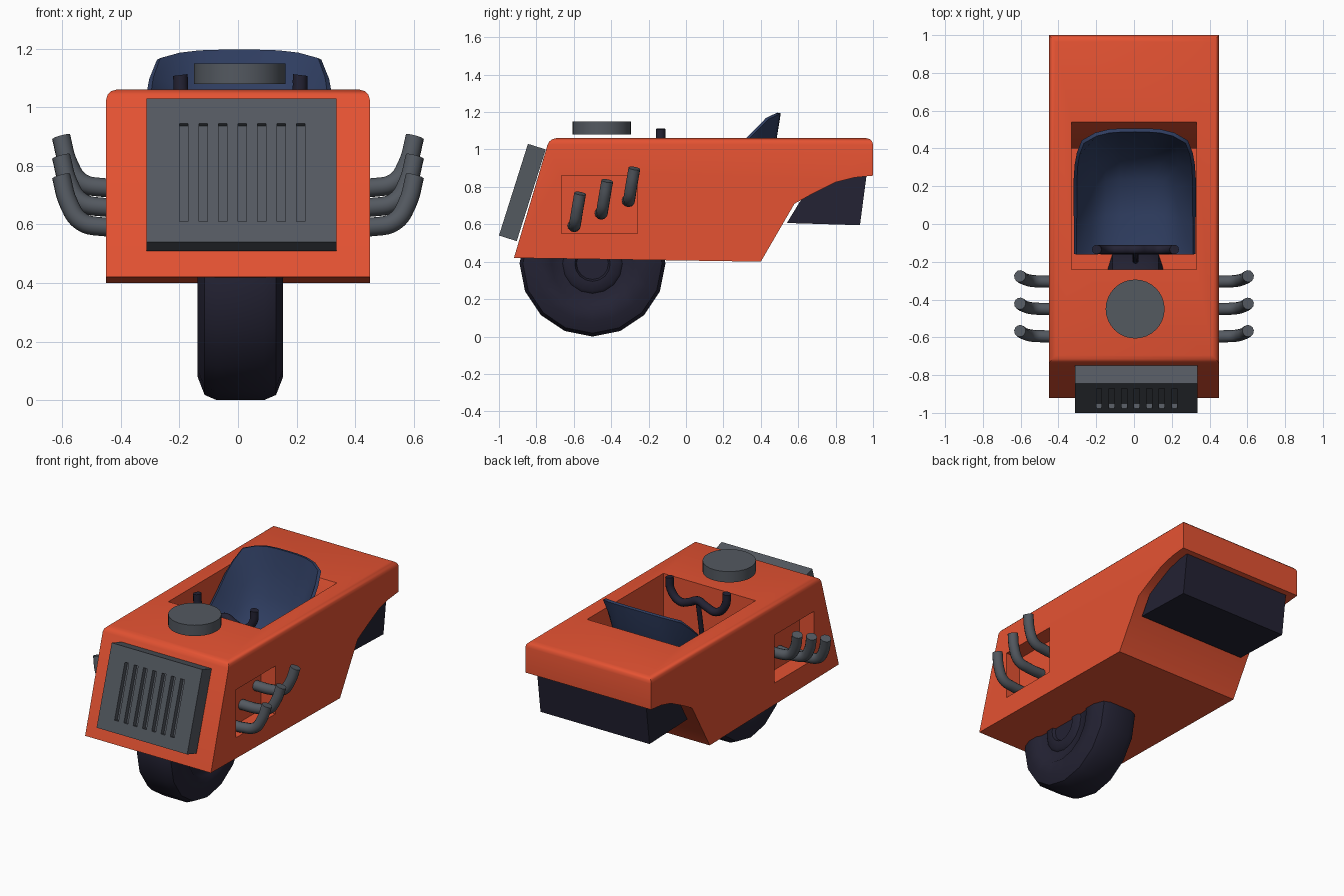
import bpy, bmesh, math
from mathutils import Vector

if "Cube" in bpy.data.objects:
    bpy.data.objects.remove(bpy.data.objects["Cube"])


def material(name, rgb):
    m = bpy.data.materials.new(name)
    m.diffuse_color = (*rgb, 1)
    m.use_nodes = True
    m.node_tree.nodes["Principled BSDF"].inputs["Base Color"].default_value = m.diffuse_color
    return m


ORANGE = material("orange paint", (0.78, 0.085, 0.032))
GREY = material("grey metal", (0.088, 0.1, 0.118))
BLUE = material("blue seat", (0.03, 0.05, 0.125))
BLACK = material("dark rubber", (0.017, 0.016, 0.033))


def finish(name, bm, mat):
    bmesh.ops.recalc_face_normals(bm, faces=bm.faces)
    me = bpy.data.meshes.new(name)
    bm.to_mesh(me)
    bm.free()
    ob = bpy.data.objects.new(name, me)
    bpy.context.collection.objects.link(ob)
    me.materials.append(mat)
    return ob


def smooth(ob, angle=40):
    bpy.ops.object.select_all(action='DESELECT')
    ob.select_set(True)
    bpy.context.view_layer.objects.active = ob
    bpy.ops.object.shade_smooth_by_angle(angle=math.radians(angle))


def prism_bm(profile, x0, x1):
    """Side profile of (y, z) points extruded across x."""
    bm = bmesh.new()
    face = bm.faces.new([bm.verts.new((x0, y, z)) for y, z in profile])
    ext = bmesh.ops.extrude_face_region(bm, geom=[face])
    verts = [v for v in ext["geom"] if isinstance(v, bmesh.types.BMVert)]
    bmesh.ops.translate(bm, verts=verts, vec=(x1 - x0, 0, 0))
    return bm


def prism(name, profile, x0, x1, mat):
    return finish(name, prism_bm(profile, x0, x1), mat)


def cut(ob, cutter):
    cutter.hide_render = True
    mod = ob.modifiers.new("cut", 'BOOLEAN')
    mod.operation, mod.solver, mod.object = 'DIFFERENCE', 'EXACT', cutter
    bpy.context.view_layer.objects.active = ob
    bpy.ops.object.modifier_apply(modifier=mod.name)
    bpy.data.objects.remove(cutter, do_unlink=True)


def tube(name, points, radius, mat):
    cu = bpy.data.curves.new(name, 'CURVE')
    cu.dimensions = '3D'
    cu.bevel_depth, cu.bevel_resolution = radius, 4
    cu.use_fill_caps = True
    cu.resolution_u = 5
    sp = cu.splines.new('BEZIER')
    sp.bezier_points.add(len(points) - 1)
    for bp, p in zip(sp.bezier_points, points):
        bp.co = p
        bp.handle_left_type = bp.handle_right_type = 'AUTO'
    ob = bpy.data.objects.new(name, cu)
    bpy.context.collection.objects.link(ob)
    cu.materials.append(mat)
    bpy.ops.object.select_all(action='DESELECT')
    ob.select_set(True)
    bpy.context.view_layer.objects.active = ob
    bpy.ops.object.convert(target='MESH')
    smooth(bpy.context.object, 50)


# Body shell with softened top edges
bm = prism_bm([(-0.92, 0.42), (-0.73, 1.06), (1.0, 1.06), (1.0, 0.86), (0.9, 0.85),
               (0.8, 0.825), (0.67, 0.76), (0.58, 0.71), (0.4, 0.4)], -0.45, 0.45)
top = [e for e in bm.edges if all(v.co.z > 1.05 for v in e.verts)]
bmesh.ops.bevel(bm, geom=top, offset=0.035, segments=3, profile=0.5, affect='EDGES')
body = finish("body", bm, ORANGE)

# Cockpit opening and exhaust recesses
cut(body, prism("cockpit_cutter", [(-0.24, 1.3), (-0.24, 0.54), (0.40, 0.54), (0.40, 0.72),
                                   (0.54, 1.06), (0.54, 1.3)], -0.33, 0.33, ORANGE))
for s in (-1, 1):
    cut(body, prism("recess_cutter", [(-0.665, 0.55), (-0.26, 0.55), (-0.26, 0.86),
                                      (-0.665, 0.86)], s * 0.345, s * 0.6, ORANGE))
smooth(body)

# Tilted grille with seven vertical slots
grille = prism("grille", [(-1.0, 0.54), (-0.905, 0.51), (-0.75, 1.0), (-0.845, 1.03)],
               -0.312, 0.336, GREY)


def on_face(z, depth):
    """Point on the slanted front of the grille, pushed inwards by depth."""
    y = -1.0 + (z - 0.54) * 0.155 / 0.49
    return (y + depth * 0.953, z - depth * 0.302)


for i in range(7):
    x = -0.185 + i * 0.0665
    slot = [on_face(0.61, -0.03), on_face(0.61, 0.03), on_face(0.945, 0.03), on_face(0.945, -0.03)]
    cut(grille, prism("slot_cutter", slot, x - 0.014, x + 0.014, GREY))

# Air intake disc above the hood
bm = bmesh.new()
bmesh.ops.create_cone(bm, cap_ends=True, segments=32, radius1=0.156, radius2=0.156, depth=0.07)
bmesh.ops.translate(bm, verts=bm.verts, vec=(0.006, -0.45, 1.115))
smooth(finish("air_intake", bm, GREY))

# Rear box under the tail
prism("rear_box", [(0.54, 0.607), (0.93, 0.595), (0.967, 0.875), (0.72, 0.875), (0.605, 0.715)],
      -0.39, 0.39, BLACK)

# Front wheel: lathed half profile (x, radius), 16 sides
half = [(0.08, 0.39), (0.122, 0.372), (0.146, 0.31), (0.146, 0.235), (0.132, 0.22),
        (0.126, 0.16), (0.14, 0.145), (0.14, 0.095), (0.122, 0.085), (0.122, 0.0)]
profile = [(-x, r) for x, r in reversed(half)] + half
bm = bmesh.new()
verts = [bm.verts.new((x + 0.008, -0.5, 0.39 - r)) for x, r in profile]
edges = [bm.edges.new(p) for p in zip(verts, verts[1:])]
bmesh.ops.spin(bm, geom=verts + edges, cent=(0, -0.5, 0.39), axis=(1, 0, 0),
               angle=math.tau, steps=16)
bmesh.ops.remove_doubles(bm, verts=bm.verts, dist=0.0005)
smooth(finish("front_wheel", bm, BLACK), 45)

# Exhaust pipes: three each side, stepping up towards the back
for s, side in ((-1, "left"), (1, "right")):
    for i in range(3):
        y, z = -0.592 + i * 0.145, 0.592 + i * 0.067
        path = [(0.33, -0.01, 0), (0.46, -0.003, 0), (0.535, 0, 0.018),
                (0.578, 0.01, 0.08), (0.604, 0.026, 0.173)]
        tube(f"{side}_exhaust_{i + 1}", [(s * a, y + b, z + c) for a, b, c in path], 0.032, GREY)

# Bucket seat: centre line and raised rim, blended across the width
centre = [(-0.16, 0.64), (0.05, 0.62), (0.24, 0.64), (0.36, 0.74), (0.43, 0.9),
          (0.475, 1.06), (0.497, 1.195)]
rim = [(-0.16, 0.7), (0.0, 0.76), (0.13, 0.86), (0.23, 0.95), (0.31, 1.04),
       (0.37, 1.1), (0.435, 1.165)]
width = [0.315, 0.315, 0.315, 0.315, 0.31, 0.3, 0.275]
bm = bmesh.new()
cols = 8
rows = []
for c, r, w in zip(centre, rim, width):
    row = []
    for j in range(cols + 1):
        u = -1 + 2 * j / cols
        t = abs(u) ** 3.5
        row.append(bm.verts.new((0.004 + u * w, c[0] + (r[0] - c[0]) * t, c[1] + (r[1] - c[1]) * t)))
    rows.append(row)
for a, b in zip(rows, rows[1:]):
    for j in range(cols):
        bm.faces.new((a[j], a[j + 1], b[j + 1], b[j]))
seat = finish("seat", bm, BLUE)
mod = seat.modifiers.new("thickness", 'SOLIDIFY')
mod.thickness, mod.offset = 0.02, 0
bpy.context.view_layer.objects.active = seat
bpy.ops.object.modifier_apply(modifier=mod.name)
smooth(seat, 50)

# Handlebar and its stem
bar = [(-0.205, 1.11), (-0.195, 1.03), (-0.13, 0.97), (-0.06, 0.985), (0, 1.01),
       (0.06, 0.985), (0.13, 0.97), (0.195, 1.03), (0.205, 1.11)]
tube("handlebar", [(0.008 + x, -0.135, z) for x, z in bar], 0.025, BLACK)
tube("handlebar_stem", [(0.008, -0.135, 1.0), (0.008, -0.17, 0.8), (0.008, -0.2, 0.6)], 0.015, BLACK)
